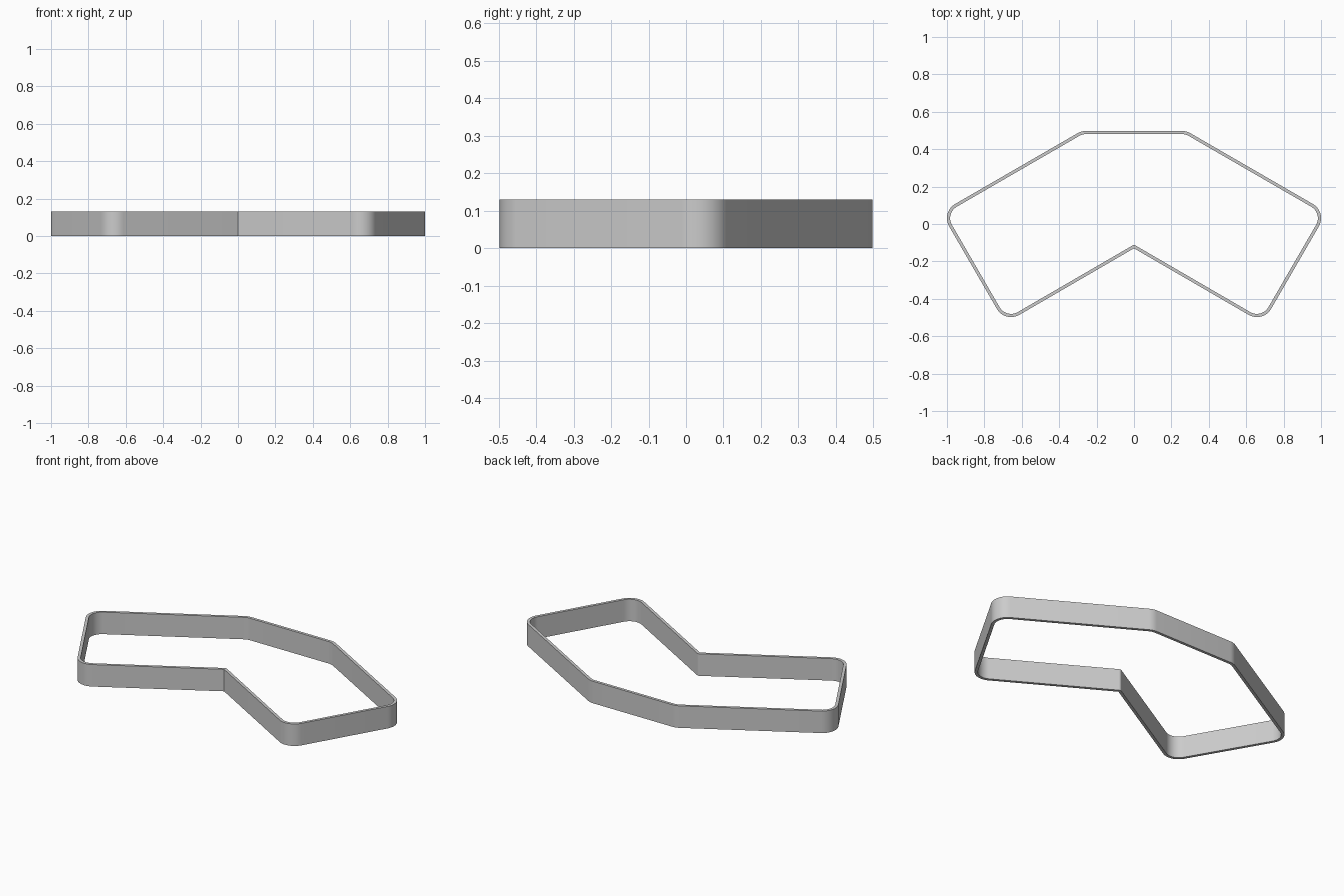
import bpy
import bmesh
from math import radians, cos, sin

default = bpy.data.objects.get("Cube")
if default:
    bpy.data.objects.remove(default, do_unlink=True)

HEIGHT = 0.13
RADIUS = 0.088
WALL = 0.017

# One colour for the whole band
grey = bpy.data.materials.new("plain grey")
grey.use_nodes = True
colour = (0.6, 0.6, 0.6, 1)
grey.diffuse_color = colour
grey.node_tree.nodes["Principled BSDF"].inputs["Base Color"].default_value = colour

# Corners, counter-clockwise: arc centre, outer radius, first and last wall direction
corners = [
    (0.912, 0.031, RADIUS, -30, 60),
    (0.257, 0.4095, RADIUS, 60, 90),
    (-0.257, 0.4095, RADIUS, 90, 120),
    (-0.912, 0.031, RADIUS, 120, 210),
    (-0.657, -0.4095, RADIUS, 210, 300),
    (0, -0.13, 0, 300, 240),  # sharp notch, rounded only inside
    (0.657, -0.4095, RADIUS, 240, 330),
]


def outline(inset):
    """Rounded outline, moved inwards by inset."""
    points = []
    for x, y, radius, start, end in corners:
        steps = max(4, abs(end - start) // 6)
        for i in range(steps + 1):
            a = radians(start + (end - start) * i / steps)
            r = radius - inset
            points.append((x + r * cos(a), y + r * sin(a)))
    return points


# Band: a four-sided wall section joined all the way round the outline
bm = bmesh.new()
outer, inner = outline(0), outline(WALL)
rings = []
for points, z in ((outer, 0), (outer, HEIGHT), (inner, HEIGHT), (inner, 0)):
    rings.append([bm.verts.new((x, y, z)) for x, y in points])
count = len(outer)
for k in range(4):
    a, b = rings[k], rings[(k + 1) % 4]
    for i in range(count):
        j = (i + 1) % count
        bm.faces.new((a[i], a[j], b[j], b[i]))
bmesh.ops.remove_doubles(bm, verts=bm.verts, dist=0.0001)
bmesh.ops.recalc_face_normals(bm, faces=bm.faces)

mesh = bpy.data.meshes.new("outline_band")
bm.to_mesh(mesh)
bm.free()
mesh.materials.append(grey)
band = bpy.data.objects.new("outline_band", mesh)
bpy.context.collection.objects.link(band)

# Smooth the rounded corners, keep the rims and the notch crisp
bpy.ops.object.select_all(action="DESELECT")
band.select_set(True)
bpy.context.view_layer.objects.active = band
bpy.ops.object.shade_smooth_by_angle(angle=radians(30))
